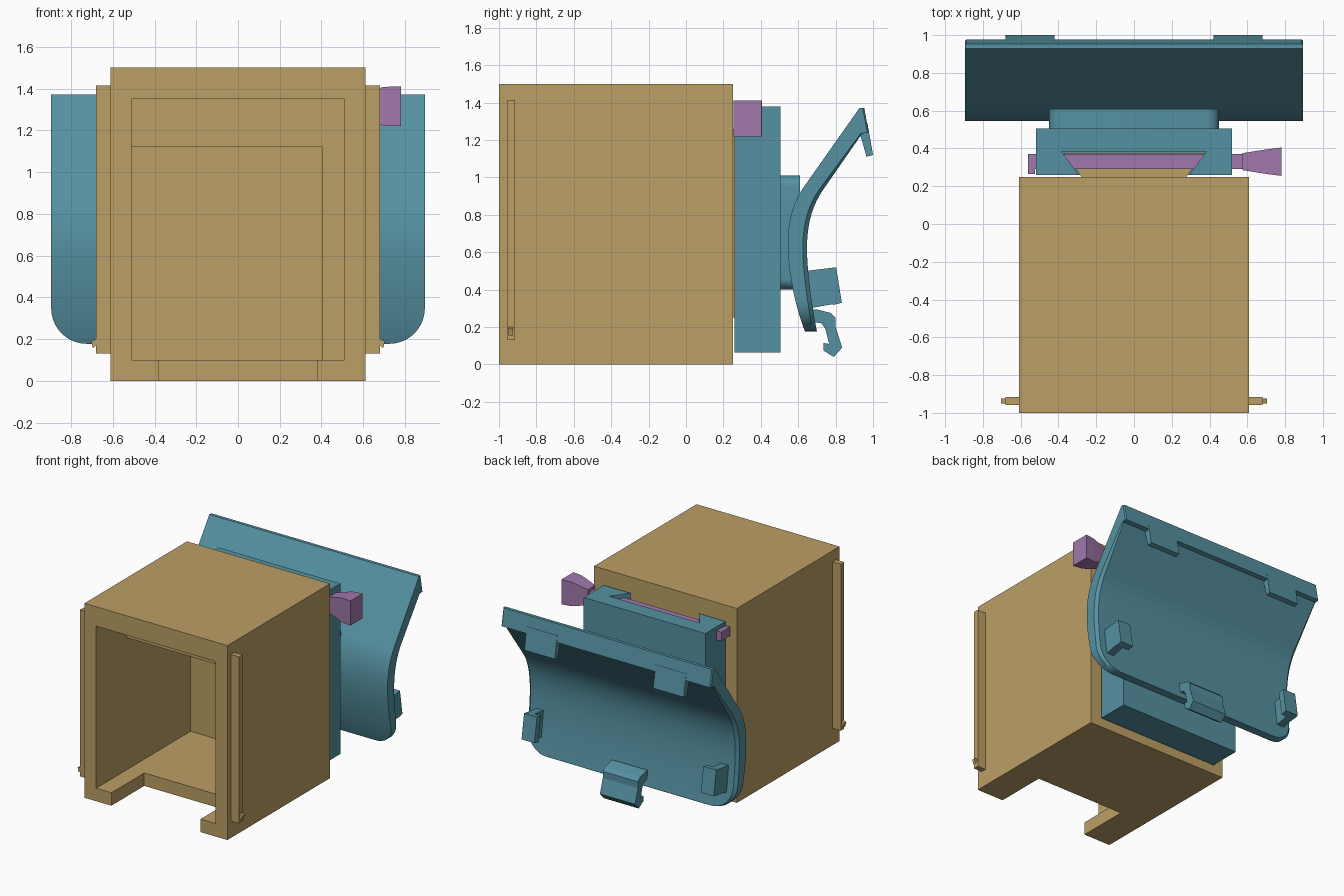
import bpy, bmesh, math

if "Cube" in bpy.data.objects:
    bpy.data.objects.remove(bpy.data.objects["Cube"])


def material(name, rgb):
    m = bpy.data.materials.new(name)
    m.diffuse_color = (*rgb, 1)
    m.use_nodes = True
    m.node_tree.nodes["Principled BSDF"].inputs["Base Color"].default_value = m.diffuse_color
    return m


TAN = material("tan", (0.50, 0.345, 0.13))
TEAL = material("teal", (0.092, 0.285, 0.36))
PURPLE = material("purple", (0.35, 0.19, 0.40))


def loft(name, rings, mat, smooth=False):
    """Closed solid skinned over rings with equal point counts."""
    bm = bmesh.new()
    vs = [[bm.verts.new(p) for p in r] for r in rings]
    n = len(vs[0])
    for a, b in zip(vs, vs[1:]):
        for i in range(n):
            j = (i + 1) % n
            bm.faces.new((a[i], a[j], b[j], b[i]))
    bm.faces.new(vs[0])
    bm.faces.new(vs[-1])
    bmesh.ops.recalc_face_normals(bm, faces=bm.faces)
    me = bpy.data.meshes.new(name)
    bm.to_mesh(me)
    bm.free()
    ob = bpy.data.objects.new(name, me)
    bpy.context.collection.objects.link(ob)
    me.materials.append(mat)
    if smooth:
        bpy.ops.object.select_all(action='DESELECT')
        ob.select_set(True)
        bpy.context.view_layer.objects.active = ob
        bpy.ops.object.shade_smooth_by_angle(angle=math.radians(25))
    return ob


def prism(name, pts, axis, a, b, mat, smooth=False):
    """Extrude a 2D profile from a to b along axis 0, 1 or 2."""
    def ring(t):
        return [p[:axis] + (t,) + p[axis:] for p in pts]
    return loft(name, [ring(a), ring(b)], mat, smooth)


def box(name, x0, x1, y0, y1, z0, z1, mat):
    return prism(name, [(x0, y0), (x1, y0), (x1, y1), (x0, y1)], 2, z0, z1, mat)


def cut(ob, cutter):
    m = ob.modifiers.new("cut", 'BOOLEAN')
    m.operation = 'DIFFERENCE'
    m.solver = 'EXACT'
    m.object = cutter
    bpy.context.view_layer.objects.active = ob
    bpy.ops.object.modifier_apply(modifier=m.name)
    bpy.data.objects.remove(cutter)


# housing: open front, stepped cavity, notch in the front of the floor
housing = box("housing", -.61, .61, -1, .25, 0, 1.5, TAN)
cut(housing, box("front_cavity", -.51, .51, -1.1, -.63, .1, 1.35, TAN))
cut(housing, box("deep_cavity", -.51, .405, -.7, .15, .1, 1.12, TAN))
cut(housing, box("floor_notch", -.38, .38, -1.1, -.6, -.1, .15, TAN))

# side rails with a small stop at the lower end
for s in (-1, 1):
    x0, x1 = sorted((s * .60, s * .68))
    box("side_rail", x0, x1, -.957, -.915, .13, 1.415, TAN)
    prism("rail_stop", [(s * .67, .21), (s * .68, .2), (s * .703, .19),
                        (s * .695, .155), (s * .67, .18)], 1, -.95, -.925, TAN)

# dovetail rail on the back of the housing
prism("dovetail_rail", [(-.27, .24), (.27, .24), (.37, .375), (-.37, .375)],
      2, .25, 1.26, TAN)

# sliding block with matching slot
block = box("slide_block", -.52, .52, .26, .505, .065, 1.38, TEAL)
cut(block, prism("slot", [(-.278, .24), (.278, .24), (.385, .385), (-.385, .385)],
                 2, .24, 1.5, TEAL))

# locking pin with flared grip
box("pin_shaft", -.53, .59, .29, .37, 1.28, 1.35, PURPLE)
box("pin_tip", -.56, -.525, .265, .37, 1.28, 1.35, PURPLE)


def section(x, hy, hz):
    return [(x, .33 + a * hy, 1.315 + b * hz)
            for a, b in ((-1, -1), (1, -1), (1, 1), (-1, 1))]


loft("pin_grip", [section(.575, .045, .06), section(.70, .065, .093),
                  section(.78, .075, .095)], PURPLE)

# rounded pad joining block and cradle
pad = []
for cx, cz, a0 in ((.39, .95, 0), (-.39, .95, 90), (-.39, .46, 180), (.39, .46, 270)):
    for k in range(7):
        a = math.radians(a0 + 15 * k)
        pad.append((cx + .06 * math.cos(a), cz + .06 * math.sin(a)))
prism("joint_pad", pad, 1, .50, .61, TEAL, True)


# curved cradle: lofted upward, width follows the rounded lower corners
def curve(z, pts, upper):
    if z > pts[-1][0]:
        line = [pts[-1]] + upper
        for (za, ya), (zb, yb) in zip(line, line[1:]):
            if z <= zb + 1e-6:
                return ya + (yb - ya) * (z - za) / (zb - za)
    total = 0
    for i, (zi, yi) in enumerate(pts):
        for j, (zj, _) in enumerate(pts):
            if i != j:
                yi *= (z - zj) / (zi - zj)
        total += yi
    return total


OUTER = [(.177, .636), (.4, .572), (.61, .545), (.775, .556), (.935, .62)]
INNER = [(.177, .70), (.45, .658), (.61, .647), (.775, .663), (.925, .727)]
R, HALF, CH = .17, .895, .022
levels = [.177 + R * (1 - math.cos(math.radians(9 * k))) for k in range(11)]
levels += [.347 + (.935 - .347) * k / 18 for k in range(1, 19)]
levels += [1.235, 1.24, 1.372]
rings = []
for z in levels:
    drop = max(0, .177 + R - z)
    w = HALF - R + math.sqrt(max(0, R * R - drop * drop))
    yo = curve(z, OUTER, [(1.372, .928)])
    yi = curve(z, INNER, [(1.235, .942), (1.24, .977), (1.372, .953)])
    c = CH if z < 1.23 else .008
    rings.append([(-w, yo, z), (w, yo, z), (w, yi - c, z), (w - c, yi, z),
                  (-w + c, yi, z), (-w, yi - c, z)])
loft("cradle", rings, TEAL, True)

# upper teeth and side clips, mirrored
for s in (-1, 1):
    prism("upper_tooth", [(.955, 1.29), (.97, 1.29), (1.0, 1.12), (.965, 1.11),
                          (.94, 1.2), (.93, 1.23)], 0, s * .42, s * .68, TEAL)
    prism("side_clip_arm", [(.64, .50), (.78, .517), (.81, .327), (.66, .30)],
          0, s * .76, s * .82, TEAL)
    prism("side_clip_barb", [(.755, .513), (.803, .52), (.833, .33), (.785, .318)],
          0, s * .71, s * .82, TEAL)

# lower hook
prism("lower_hook", [(.66, .29), (.695, .295), (.775, .275), (.80, .25), (.80, .20),
                     (.835, .09), (.79, .04), (.735, .075), (.735, .115),
                     (.765, .11), (.745, .19), (.725, .22), (.66, .23)],
      0, -.15, .15, TEAL)
